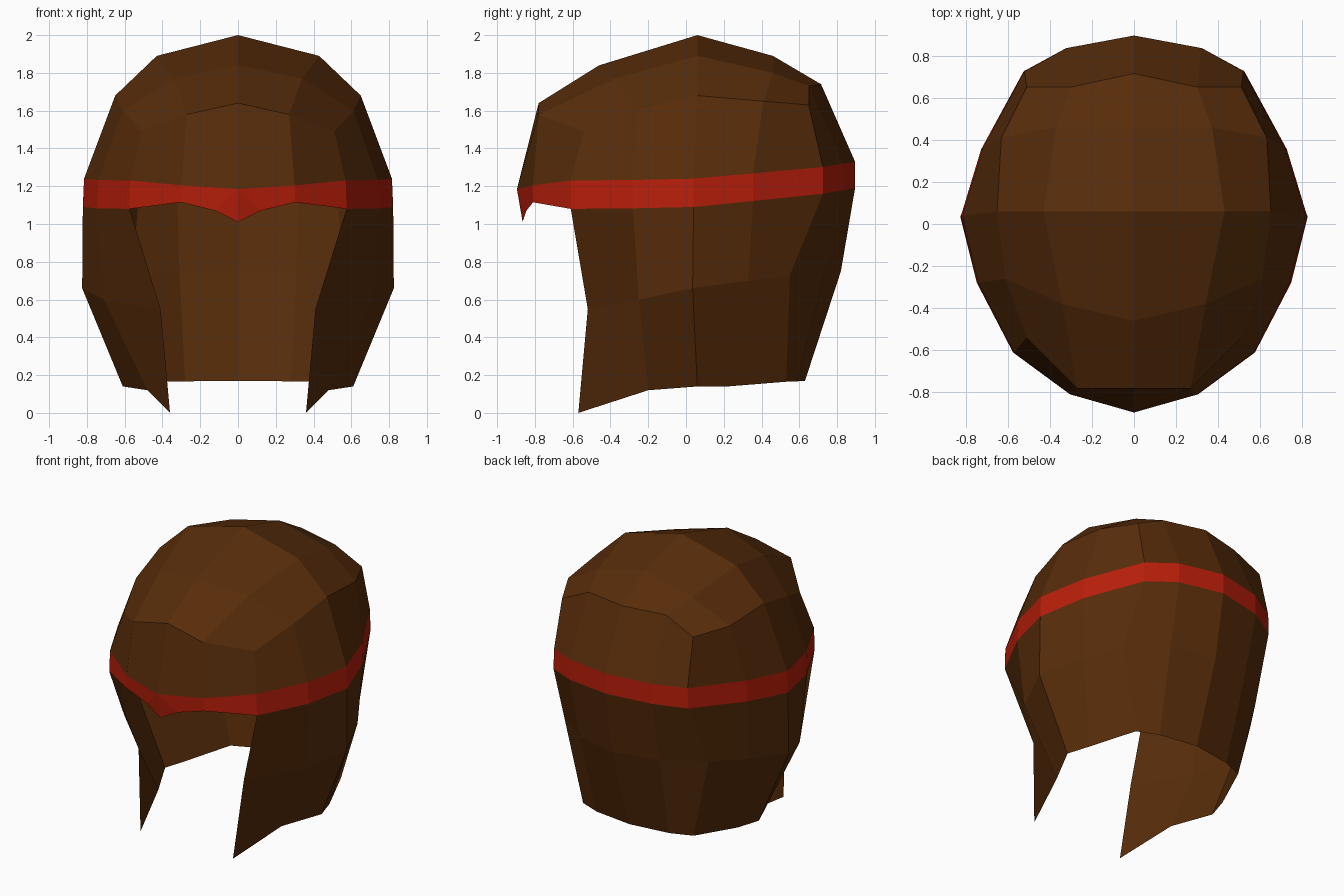
import bpy, bmesh

if "Cube" in bpy.data.objects:
    bpy.data.objects.remove(bpy.data.objects["Cube"])


def material(name, rgb):
    m = bpy.data.materials.new(name)
    m.diffuse_color = (*rgb, 1)
    m.use_nodes = True
    m.node_tree.nodes["Principled BSDF"].inputs["Base Color"].default_value = m.diffuse_color
    return m


brown = material("brown leather", (0.095, 0.025, 0.003))
red = material("red band", (0.48, 0.013, 0.003))


def half_shell(name, verts, faces, mat):
    """Build the right half of a sheet, then mirror it across x = 0."""
    bm = bmesh.new()
    vs = [bm.verts.new(v) for v in verts]
    for f in faces:
        bm.faces.new([vs[i] for i in f])
    bm.normal_update()
    # Turn each face away from the middle of the head
    for f in bm.faces:
        c = f.calc_center_median()
        c.z -= 1.0
        if f.normal.dot(c) < 0:
            f.normal_flip()
    me = bpy.data.meshes.new(name)
    bm.to_mesh(me)
    bm.free()
    me.materials.append(mat)
    ob = bpy.data.objects.new(name, me)
    bpy.context.collection.objects.link(ob)
    mod = ob.modifiers.new("mirror", 'MIRROR')
    mod.use_clip = True
    mod.merge_threshold = 0.001
    return ob


def strip(n, offset):
    """Quads joining two neighbouring rings of n points."""
    return [(i, i + 1, i + 1 + offset, i + offset) for i in range(n - 1)]


# Rings run from the front centre, round the right side, to the back centre
plan = [(0, -.895), (.30, -.81), (.57, -.61), (.74, -.28), (.815, .04),
        (.72, .355), (.52, .725), (.32, .835), (0, .895)]
band_top = [(x, y, z) for (x, y), z in
            zip(plan, (1.185, 1.205, 1.23, 1.233, 1.24, 1.268, 1.302, 1.32, 1.33))]
band_low = [(x * 1.008, y, z) for (x, y), z in
            zip(plan, (1.01, 1.115, 1.08, 1.083, 1.09, 1.122, 1.16, 1.18, 1.19))]
band_low[0] = (0, -.865, 1.01)
brow = [(0, -.78, 1.64), (.27, -.78, 1.58), (.51, -.54, 1.49),
        (.61, -.26, 1.60), (.65, .06, 1.68), (.63, .41, 1.65),
        (.51, .65, 1.63), (.30, .65, 1.73), (0, .715, 1.74)]

# Upper shell: side walls above the band and the rounded cap
cap = [(0, -.46, 1.84), (.34, -.38, 1.77), (0, .06, 2.0),
       (.43, .06, 1.89), (0, .46, 1.89), (.37, .46, 1.80)]
cap_faces = [(9, 10, 19, 18), (10, 11, 12, 19), (12, 13, 21, 19),
             (18, 19, 21, 20), (13, 14, 23, 21), (20, 21, 23, 22),
             (14, 15, 16, 23), (22, 23, 16, 17)]
half_shell("helmet_crown", band_top + brow + cap, strip(9, 9) + cap_faces, brown)

# Red band with a pointed dip at the front
tip_side = (.12, -.845, 1.07)
half_shell("head_band", band_low + band_top + [tip_side],
           [(0, 18, 9), (18, 1, 10, 9)] + strip(9, 9)[1:], red)

# Lower shell: cheek guards and neck guard, open at the face
middle = [(.41, -.52, .55), (.71, -.25, .60), (.825, .035, .66), (.70, .33, .70),
          (.56, .55, .73), (.31, .735, .74), (0, .82, .75)]
hem = [(.36, -.57, 0), (.48, -.20, .12), (.61, .06, .14), (.56, .22, .14),
       (.43, .53, .165), (.28, .59, .167), (0, .63, .17)]
half_shell("cheek_and_neck_guard", band_low[2:] + middle + hem,
           strip(7, 7) + [tuple(i + 7 for i in f) for f in strip(7, 7)], brown)
